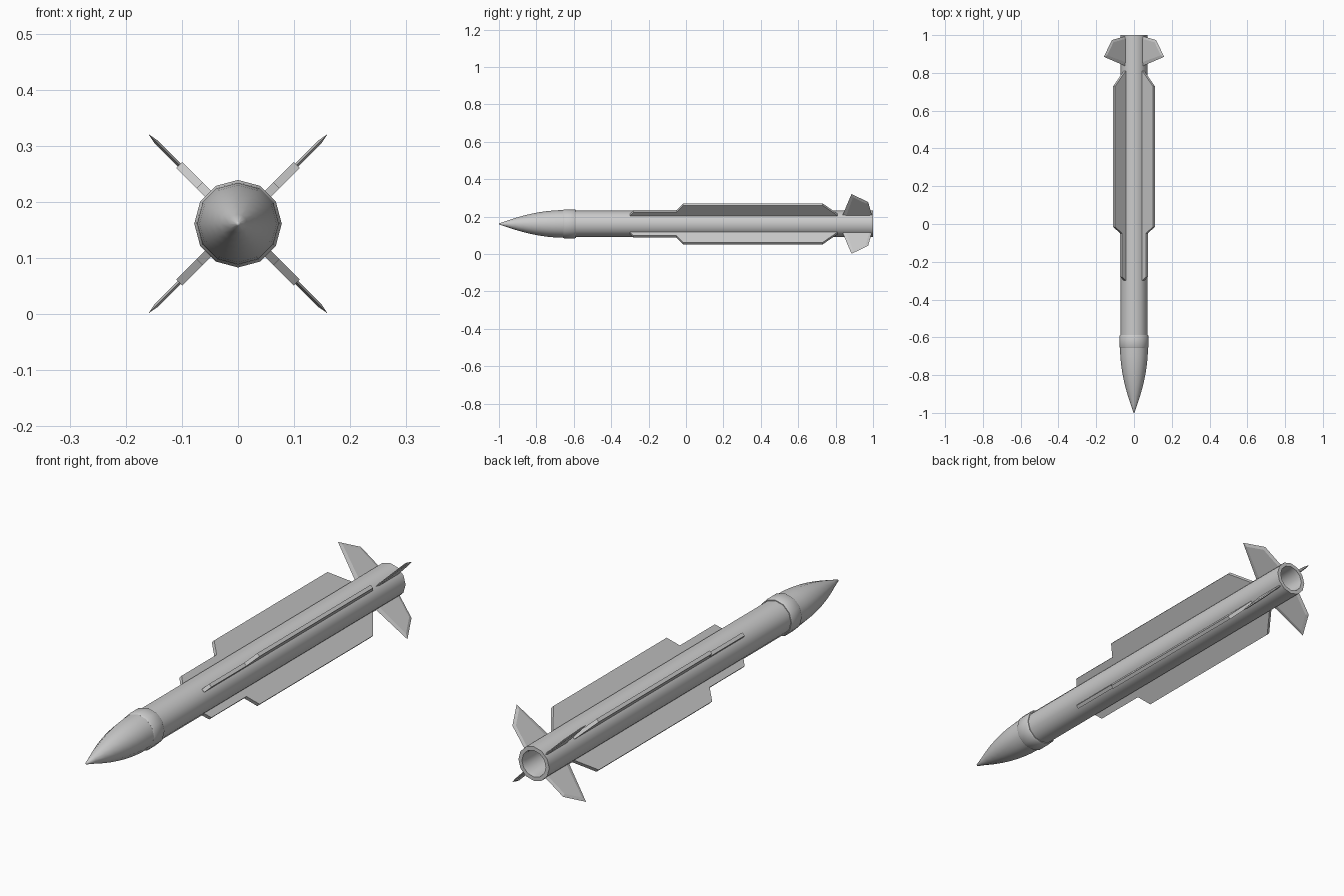
import bpy, bmesh, math
from mathutils import Vector

if "Cube" in bpy.data.objects:
    bpy.data.objects.remove(bpy.data.objects["Cube"], do_unlink=True)

AXIS = 0.161   # height of the body axis
SIDES = 12

grey = bpy.data.materials.new("light_grey")
grey.use_nodes = True
colour = (0.6, 0.6, 0.6, 1)
grey.diffuse_color = colour
grey.node_tree.nodes["Principled BSDF"].inputs["Base Color"].default_value = colour


def finish(name, bm, smooth=None):
    bmesh.ops.remove_doubles(bm, verts=bm.verts, dist=1e-5)
    bmesh.ops.recalc_face_normals(bm, faces=bm.faces)
    mesh = bpy.data.meshes.new(name)
    bm.to_mesh(mesh)
    bm.free()
    mesh.materials.append(grey)
    ob = bpy.data.objects.new(name, mesh)
    ob.location.z = AXIS
    bpy.context.collection.objects.link(ob)
    if smooth:
        bpy.ops.object.select_all(action="DESELECT")
        ob.select_set(True)
        bpy.context.view_layer.objects.active = ob
        bpy.ops.object.shade_smooth_by_angle(angle=math.radians(smooth))
    return ob


def lathe(name, profile):
    """Turn (radius, y) points around the long axis."""
    bm = bmesh.new()
    verts = [bm.verts.new((r, y, 0)) for r, y in profile]
    edges = [bm.edges.new(pair) for pair in zip(verts, verts[1:])]
    bmesh.ops.spin(bm, geom=verts + edges, cent=(0, 0, 0), axis=(0, 1, 0),
                   angle=math.tau, steps=SIDES, use_merge=True)
    return finish(name, bm, 40)


def plate(name, angle, outline, half, inset=None):
    """Radial plate; with an inset its rim tapers to a sharp edge."""
    d = Vector((math.cos(angle), 0, math.sin(angle)))
    n = Vector((-math.sin(angle), 0, math.cos(angle)))
    bm = bmesh.new()

    def ring(points, t):
        return [bm.verts.new(d * r + n * t + Vector((0, y, 0))) for r, y in points]

    flat = inset or outline
    rings = [ring(flat, -half), ring(flat, half)]
    bm.faces.new(rings[0])
    bm.faces.new(rings[1])
    if inset:
        rings.insert(1, ring(outline, 0))
    count = len(flat)
    for low, high in zip(rings, rings[1:]):
        for i in range(count):
            j = (i + 1) % count
            bm.faces.new((low[i], low[j], high[j], high[i]))
    return finish(name, bm)


# Ogive nose cone
nose = [(0, -1), (0.004, -0.997)]
for i in range(1, 9):
    s = 1 - i / 8
    nose.append((0.074 * (1 - s ** 1.9), -0.655 - 0.345 * s))
lathe("nose_cone", nose)

# Raised collar behind the nose
lathe("nose_collar", [(0.070, -0.657), (0.074, -0.657), (0.078, -0.650),
                      (0.078, -0.595), (0.074, -0.588), (0.068, -0.588)])

# Main tube with an open exhaust
lathe("body_tube", [(0, -0.62), (0.071, -0.62), (0.071, 1.0),
                    (0.055, 1.0), (0.052, 0.98), (0.052, 0.75), (0, 0.75)])

# Four long stepped strakes and four tail fins on the diagonals
strake = [(0.060, -0.30), (0.070, -0.30), (0.097, -0.28), (0.097, -0.05),
          (0.148, -0.015), (0.148, 0.73), (0.070, 0.81), (0.060, 0.81)]
fin = [(0.060, 0.835), (0.226, 0.885), (0.165, 0.974), (0.060, 0.995)]
fin_flat = [(0.060, 0.855), (0.205, 0.893), (0.158, 0.962), (0.060, 0.982)]
for i, place in enumerate(("upper_left", "upper_right", "lower_right", "lower_left")):
    angle = math.pi / 4 + i * math.pi / 2
    plate("strake_" + place, angle, strake, 0.0075)
    plate("tail_fin_" + place, angle, fin, 0.004, fin_flat)
